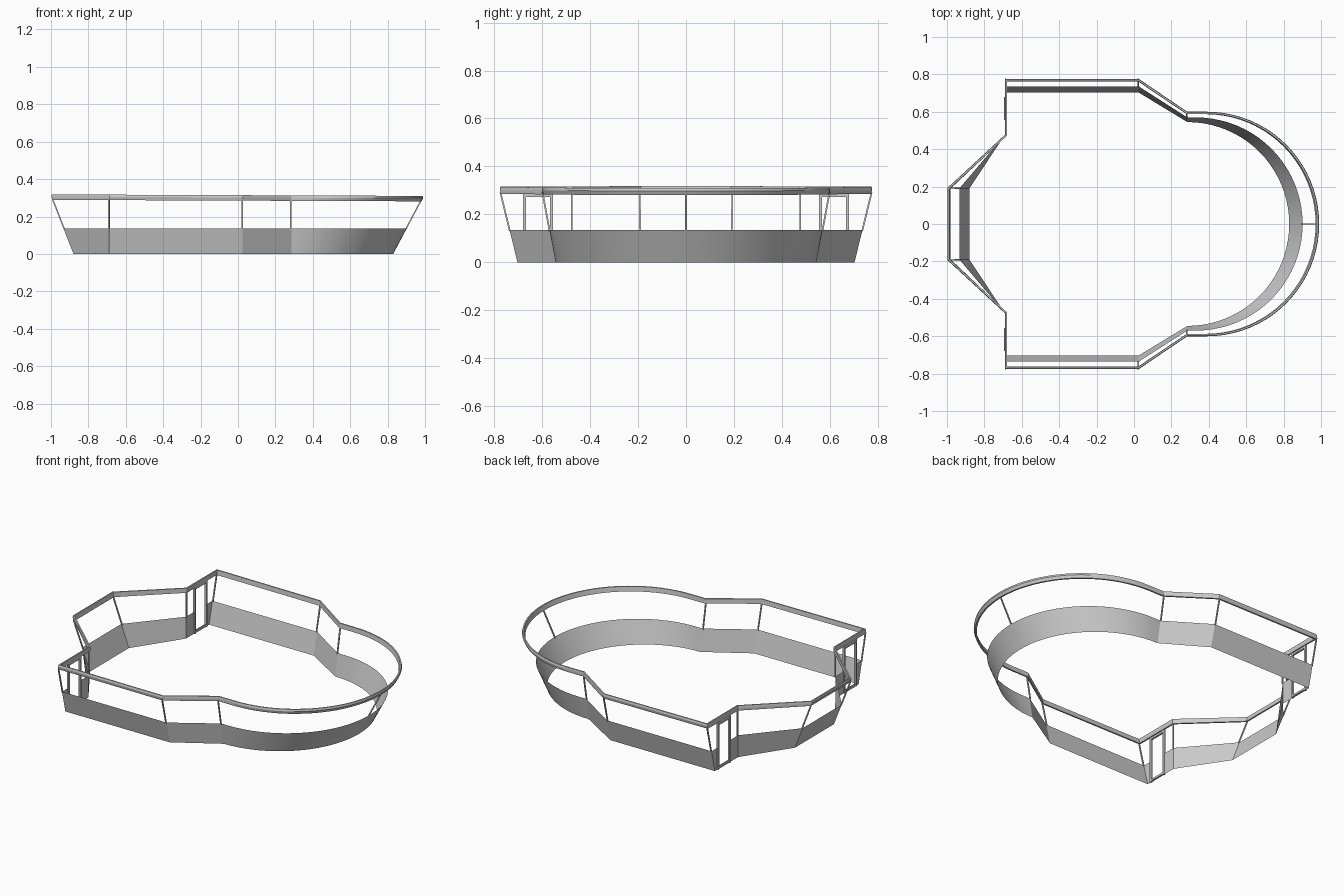
import bpy, bmesh, math
from mathutils import Vector

if "Cube" in bpy.data.objects:
    bpy.data.objects.remove(bpy.data.objects["Cube"])

ARC = 20            # segments per quarter of the rounded nose
WALL_TOP = 0.135
DOOR_OUT, DOOR_IN = 0.68, 0.555
BACK_X = -0.69


def finish(name, bm, smooth=False):
    bmesh.ops.remove_doubles(bm, verts=bm.verts, dist=0.0005)
    bmesh.ops.recalc_face_normals(bm, faces=bm.faces)
    mesh = bpy.data.meshes.new(name)
    bm.to_mesh(mesh)
    bm.free()
    obj = bpy.data.objects.new(name, mesh)
    bpy.context.collection.objects.link(obj)
    if smooth:
        bpy.ops.object.select_all(action='DESELECT')
        obj.select_set(True)
        bpy.context.view_layer.objects.active = obj
        bpy.ops.object.shade_smooth_by_angle(angle=math.radians(25))
    return obj


# Outline corners at height z: the walls flare outward as they rise
def nose_corner(z): return Vector((0.285, 0.545 + 0.183 * z))
def side_front(z): return Vector((0.025, 0.703 + 0.243 * z))
def side_back(z): return Vector((BACK_X, 0.703 + 0.243 * z))
def recess(z): return Vector((BACK_X, 0.477))
def stern(z): return Vector((-0.88 - 0.39 * z, 0.19 + 0.01 * z))
def nose_tip(z): return Vector((0.83 + 0.53 * z, 0))


def nose_arc(z):
    r = nose_corner(z).y
    cx = nose_tip(z).x - r
    return [Vector((cx + r * math.cos(a), r * math.sin(a)))
            for a in (math.pi / 2 * i / ARC for i in range(ARC + 1))]


def mirrored(half):
    return [Vector((p.x, -p.y)) for p in reversed(half) if p.y > 1e-6] + half


def strip(bm, low, high, z0, z1):
    a = [bm.verts.new((p.x, p.y, z0)) for p in low]
    b = [bm.verts.new((p.x, p.y, z1)) for p in high]
    for i in range(len(a) - 1):
        bm.faces.new((a[i], a[i + 1], b[i + 1], b[i]))


# Lower wall in two strips, leaving gaps for the two rear doors
def front_path(z):
    return mirrored(nose_arc(z) + [nose_corner(z), side_front(z), side_back(z),
                                   Vector((BACK_X, DOOR_OUT))])


def rear_path(z):
    half = [stern(z), recess(z), Vector((BACK_X, DOOR_IN))]
    return mirrored(half)


bm = bmesh.new()
strip(bm, front_path(0), front_path(WALL_TOP), 0, WALL_TOP)
strip(bm, rear_path(0), rear_path(WALL_TOP), 0, WALL_TOP)
finish("lower_wall", bm, True)


# Top rim: small cross-section swept round the flared outline
def offset_ring(z, d):
    pts = mirrored(nose_arc(z) + [nose_corner(z), side_front(z), side_back(z),
                                  recess(z), stern(z)])
    ring = []
    for i, p in enumerate(pts):
        u = (p - pts[i - 1]).normalized()
        v = (pts[(i + 1) % len(pts)] - p).normalized()
        n1, n2 = Vector((-u.y, u.x)), Vector((-v.y, v.x))
        ring.append(p + (n1 + n2) * (d / (1 + n1.dot(n2))))
    return ring


bm = bmesh.new()
rings = []
for z, zo, d in ((0.285, 0.285, 0.0), (0.302, 0.302, 0.0), (0.302, 0.314, 0.003),
                 (0.302, 0.314, 0.011), (0.285, 0.285, 0.010)):
    rings.append([bm.verts.new((p.x, p.y, zo - 0.004 * p.x))
                  for p in offset_ring(z, d)])
n = len(rings[0])
for k in range(len(rings)):
    r0, r1 = rings[k], rings[(k + 1) % len(rings)]
    for i in range(n):
        j = (i + 1) % n
        bm.faces.new((r0[i], r0[j], r1[j], r1[i]))
finish("top_rim", bm, True)


# Slim square bars between two points
def bar(bm, p, q, w, side=Vector((0, 1, 0))):
    p, q = Vector(p), Vector(q)
    t = (q - p).normalized()
    s = (side - t * side.dot(t)).normalized()
    f = t.cross(s)
    ends = [[bm.verts.new(c + s * (a * w / 2) + f * (b * w / 2))
             for a, b in ((-1, -1), (1, -1), (1, 1), (-1, 1))] for c in (p, q)]
    bm.faces.new(ends[0])
    bm.faces.new(ends[1])
    for i in range(4):
        j = (i + 1) % 4
        bm.faces.new((ends[0][i], ends[0][j], ends[1][j], ends[1][i]))


# Window posts at every corner and at the nose
bm = bmesh.new()
z0, z1 = WALL_TOP - 0.005, 0.292
for corner in (nose_corner, side_front, side_back, recess, stern, nose_tip):
    a, b = corner(z0), corner(z1)
    for s in ((1,) if corner is nose_tip else (1, -1)):
        bar(bm, (a.x + (0.003 if a.x < 0 else -0.003), a.y * s, z0),
            (b.x + (0.003 if b.x < 0 else -0.003), b.y * s, z1), 0.007)
finish("window_posts", bm)

# Door frames in the two rear recess walls
for label, s in (("left", 1), ("right", -1)):
    bm = bmesh.new()
    w = 0.012
    for y in (DOOR_OUT - w / 2, DOOR_IN + w / 2):
        bar(bm, (BACK_X, y * s, 0), (BACK_X, y * s, 0.29), w)
    for z in (0.009, 0.279):
        bar(bm, (BACK_X, DOOR_IN * s, z), (BACK_X, DOOR_OUT * s, z), w,
            Vector((0, 0, 1)))
    # sill panel beneath the opening
    strip(bm, [Vector((BACK_X, DOOR_IN * s)), Vector((BACK_X, DOOR_OUT * s))],
          [Vector((BACK_X, DOOR_IN * s)), Vector((BACK_X, DOOR_OUT * s))], 0, 0.018)
    finish("door_frame_" + label, bm)
